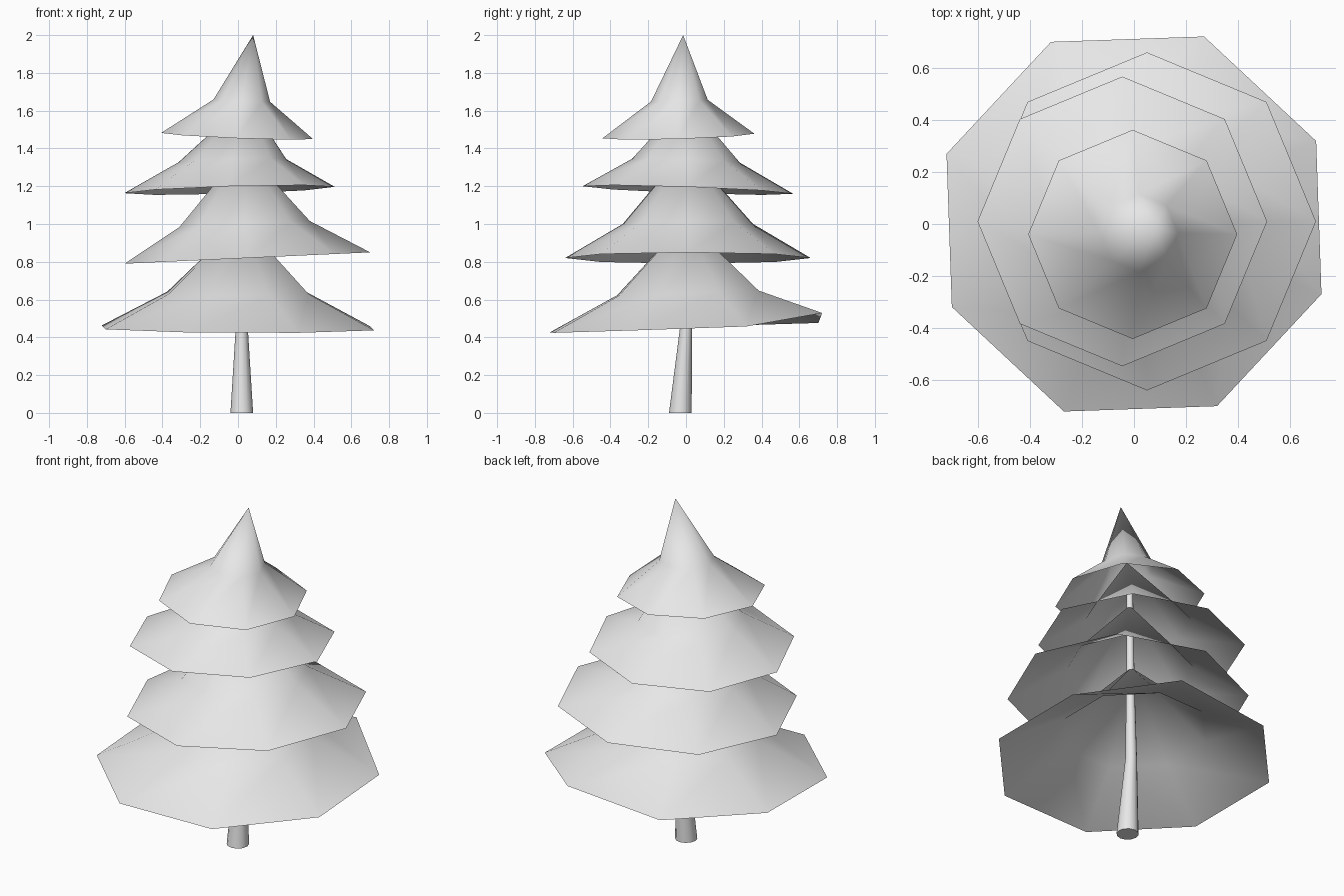
import bpy
import bmesh
from math import cos, sin, radians

SIDES = 8

old = bpy.data.objects.get("Cube")
if old:
    bpy.data.objects.remove(old, do_unlink=True)

# One plain clay colour for the whole tree
clay = bpy.data.materials.new("light_grey")
clay.use_nodes = True
colour = (0.8, 0.8, 0.8, 1)
clay.diffuse_color = colour
clay.node_tree.nodes["Principled BSDF"].inputs["Base Color"].default_value = colour


def ring(bm, centre, radius, turn=0, tilt=(0, 0), sides=SIDES):
    """Regular ring of vertices lying on a slightly tilted plane."""
    verts = []
    for i in range(sides):
        a = radians(turn + 360 * i / sides)
        dx, dy = radius * cos(a), radius * sin(a)
        z = centre[2] + tilt[0] * dx + tilt[1] * dy
        verts.append(bm.verts.new((centre[0] + dx, centre[1] + dy, z)))
    return verts


def bridge(bm, low, high):
    n = len(low)
    for i in range(n):
        j = (i + 1) % n
        bm.faces.new((low[i], low[j], high[j], high[i]))


def finish(bm, name, sharp_angle):
    mesh = bpy.data.meshes.new(name)
    bm.to_mesh(mesh)
    bm.free()
    obj = bpy.data.objects.new(name, mesh)
    bpy.context.collection.objects.link(obj)
    mesh.materials.append(clay)
    bpy.ops.object.select_all(action="DESELECT")
    obj.select_set(True)
    bpy.context.view_layer.objects.active = obj
    bpy.ops.object.shade_smooth_by_angle(angle=radians(sharp_angle))
    return obj


def branch_tier(name, rim, waist, tip, turn=0, tilt=(0, 0), lift=0):
    """Open skirt of foliage: wide rim, narrower waist, pointed tip."""
    bm = bmesh.new()
    rim_ring = ring(bm, rim[:3], rim[3], turn, tilt)
    waist_ring = ring(bm, waist[:3], waist[3], turn, tilt)
    rim_ring[2].co.z += lift
    bridge(bm, rim_ring, waist_ring)
    apex = bm.verts.new(tip)
    for i in range(SIDES):
        bm.faces.new((waist_ring[i], waist_ring[(i + 1) % SIDES], apex))
    return finish(bm, name, 100)


# Foliage: rim and waist are (x, y, z, radius)
branch_tier("bottom_branches", (0, 0, 0.45, 0.77), (0, 0.01, 0.635, 0.4),
            (0.02, 0, 1.02), turn=-20.5, tilt=(-0.005, 0.035), lift=0.055)
branch_tier("lower_middle_branches", (0.05, 0.01, 0.82, 0.65), (0.035, 0.01, 1, 0.345),
            (0.03, 0, 1.4), tilt=(0.046, 0))
branch_tier("upper_middle_branches", (-0.045, 0.01, 1.18, 0.557), (-0.03, 0, 1.335, 0.285),
            (0.05, 0, 1.66), tilt=(0.03, -0.036))
branch_tier("top_branches", (-0.005, -0.04, 1.466, 0.402), (0.02, -0.035, 1.653, 0.15),
            (0.08, -0.015, 2), tilt=(-0.04, 0.03))

# Trunk: tapered and gently leaning, capped at both ends
bm = bmesh.new()
sections = [((0.02, -0.03, 0), 0.06), ((0.02, 0, 0.45), 0.032),
            ((0.025, 0, 0.9), 0.023), ((0.03, 0, 1.5), 0.018)]
rings = [ring(bm, c, r, sides=12) for c, r in sections]
for low, high in zip(rings, rings[1:]):
    bridge(bm, low, high)
bm.faces.new(rings[0][::-1])
bm.faces.new(rings[-1])
finish(bm, "trunk", 50)
